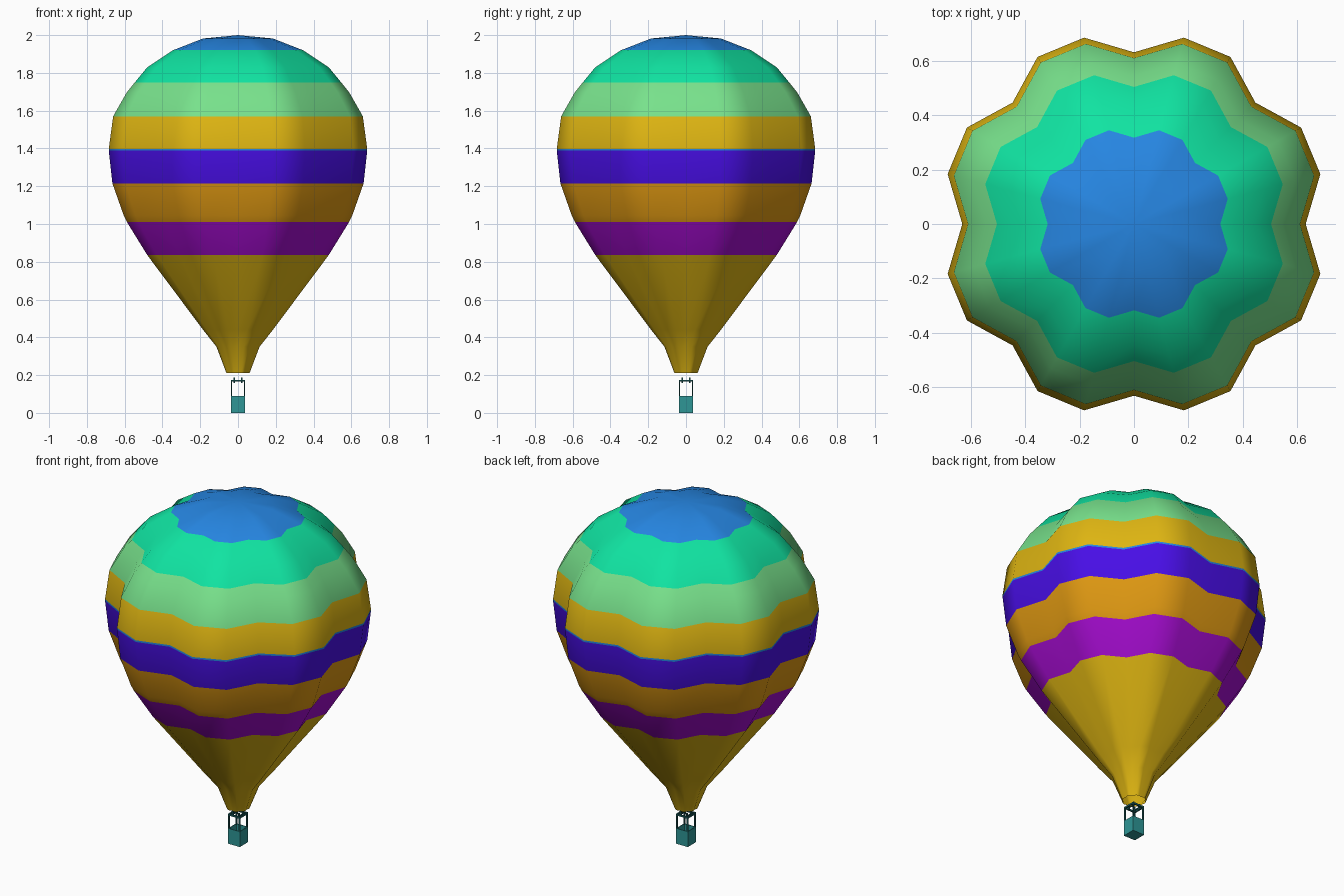
import bpy, bmesh, math

if "Cube" in bpy.data.objects:
    bpy.data.objects.remove(bpy.data.objects["Cube"])


def lin(c):
    c /= 255
    return c / 12.92 if c <= 0.04045 else ((c + 0.055) / 1.055) ** 2.4


def mat(name, r, g, b):
    m = bpy.data.materials.new(name)
    m.diffuse_color = (lin(r), lin(g), lin(b), 1)
    m.use_nodes = True
    m.node_tree.nodes["Principled BSDF"].inputs["Base Color"].default_value = m.diffuse_color
    return m


def finish(bm, name, mats):
    me = bpy.data.meshes.new(name)
    bm.to_mesh(me)
    bm.free()
    for m in mats:
        me.materials.append(m)
    ob = bpy.data.objects.new(name, me)
    bpy.context.collection.objects.link(ob)
    return ob


def add_box(bm, x0, x1, y0, y1, z0, z1):
    v = bmesh.ops.create_cube(bm, size=1)["verts"]
    for p in v:
        p.co = ((x0 + x1) / 2 + p.co.x * (x1 - x0),
                (y0 + y1) / 2 + p.co.y * (y1 - y0),
                (z0 + z1) / 2 + p.co.z * (z1 - z0))


gold = mat("gold", 222, 181, 18)
purple = mat("purple", 165, 12, 208)
orange = mat("orange", 222, 152, 18)
indigo = mat("indigo", 72, 14, 230)
light_green = mat("light_green", 120, 226, 140)
sea_green = mat("sea_green", 16, 228, 162)
blue = mat("blue", 38, 134, 226)
teal = mat("teal", 46, 150, 150)
dark_teal = mat("dark_teal", 28, 95, 95)

# Envelope: (half width in front view, height), mouth to crown
profile = [(0.061, 0.21), (0.114, 0.35), (0.185, 0.44), (0.48, 0.835),
           (0.588, 1.01), (0.605, 1.045), (0.665, 1.215), (0.684, 1.388),
           (0.684, 1.398), (0.661, 1.57), (0.59, 1.695), (0.546, 1.75),
           (0.48, 1.83), (0.344, 1.92), (0.185, 1.982)]
# Stripe tops, upwards
bands = [(0.835, gold), (1.01, purple), (1.215, orange), (1.388, indigo),
         (1.398, blue), (1.57, gold), (1.75, light_green), (1.92, sea_green),
         (2.0, blue)]
SIDES = 24   # eight lobes, three sides each
bm = bmesh.new()
rings = []
for w, z in profile:
    ring = []
    for i in range(SIDES):
        a = math.tau * i / SIDES
        r = w / math.cos(math.radians(15)) * (0.89 if i % 3 == 0 else 1)
        ring.append(bm.verts.new((r * math.cos(a), r * math.sin(a), z)))
    rings.append(ring)
apex = bm.verts.new((0, 0, 2.0))
for i in range(SIDES):
    j = (i + 1) % SIDES
    for lo, hi in zip(rings, rings[1:]):
        bm.faces.new((lo[i], lo[j], hi[j], hi[i]))
    bm.faces.new((rings[-1][i], rings[-1][j], apex))
for f in bm.faces:
    f.smooth = True
    z = f.calc_center_median().z
    f.material_index = next(k for k, b in enumerate(bands) if z < b[0])
finish(bm, "envelope", [b[1] for b in bands])

# Basket: floor and four walls, open on top
H, T = 0.038, 0.004
bm = bmesh.new()
add_box(bm, -H, H, -H, H, 0, 0.006)
for s in (-1, 1):
    a, b = sorted((s * H, s * (H - T)))
    add_box(bm, a, b, -H, H, 0, 0.09)
    add_box(bm, -H, H, a, b, 0, 0.09)
finish(bm, "basket", [teal])

# Frame: corner posts and top rails
P = 0.007
bm = bmesh.new()
for s in (-1, 1):
    a, b = sorted((s * H, s * (H - P)))
    add_box(bm, a, b, -H, H, 0.165, 0.175)
    add_box(bm, -H, H, a, b, 0.165, 0.175)
    for t in (-1, 1):
        c, d = sorted((t * H, t * (H - P)))
        add_box(bm, a, b, c, d, 0.085, 0.17)
finish(bm, "basket_frame", [dark_teal])

# Burners with cross bars holding them
bm = bmesh.new()
for s in (-0.02, 0.02):
    add_box(bm, s - 0.002, s + 0.002, -H, H, 0.167, 0.172)
    for t in (-0.02, 0.02):
        add_box(bm, s - 0.004, s + 0.004, t - 0.004, t + 0.004, 0.157, 0.188)
finish(bm, "burners", [dark_teal])
